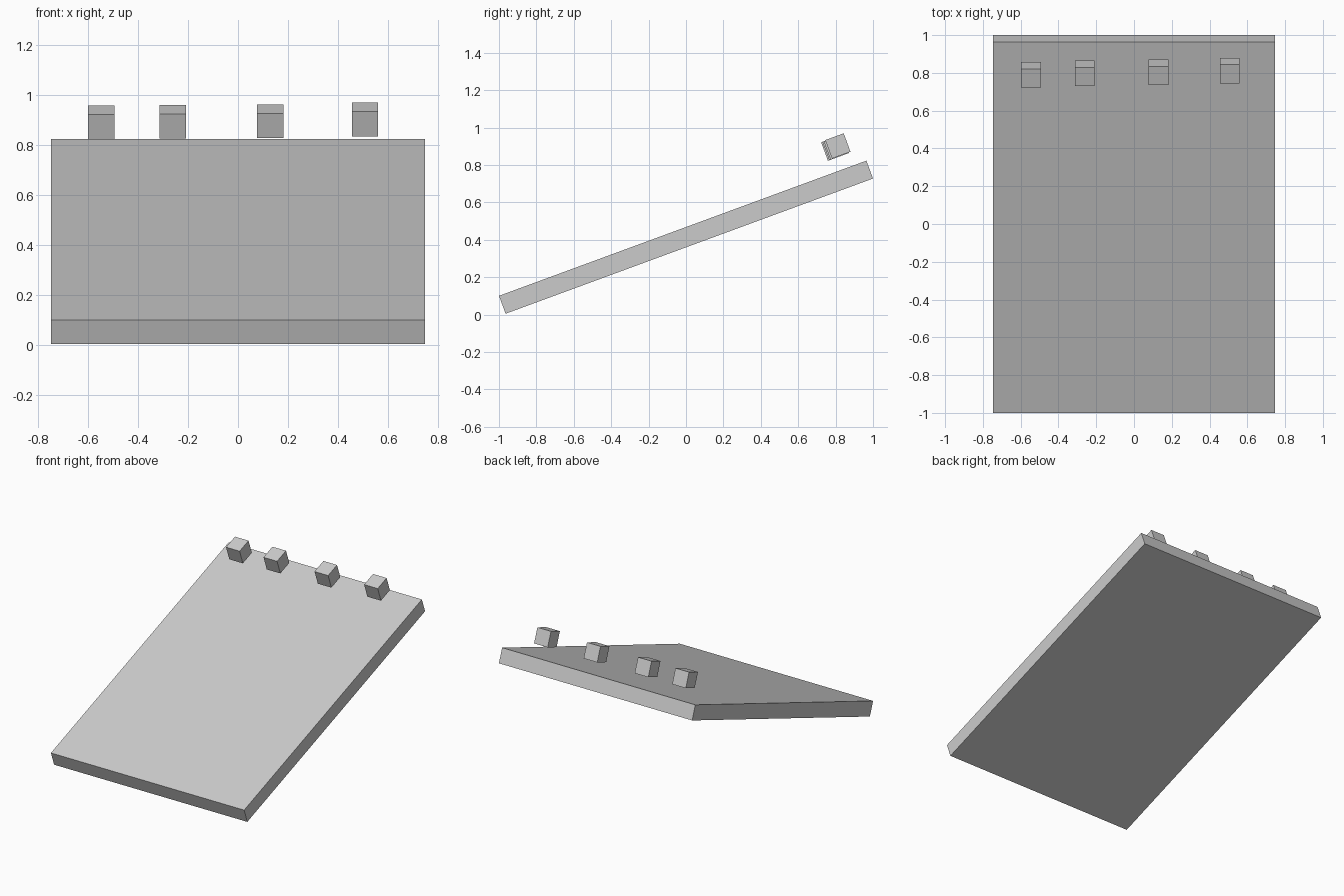
import bpy
from math import radians

if "Cube" in bpy.data.objects:
    bpy.data.objects.remove(bpy.data.objects["Cube"])

TILT = radians(20.2)


def box(name, centre, size):
    """Box pitched up towards the back."""
    bpy.ops.mesh.primitive_cube_add(size=1, location=centre, rotation=(TILT, 0, 0))
    ob = bpy.context.object
    ob.name = name
    ob.scale = size
    bpy.ops.object.transform_apply(location=False, rotation=False, scale=True)
    return ob


# Sloping board
box("ramp_board", (0, 0, 0.414), (1.495, 2.093, 0.102))

# Row of small cubes floating just above the raised end
cubes = [(-0.546, 0.790, 0.890), (-0.261, 0.797, 0.893),
         (0.129, 0.804, 0.895), (0.507, 0.812, 0.902)]
for i, centre in enumerate(cubes):
    box(f"cube_{i + 1}", centre, (0.105, 0.105, 0.105))
